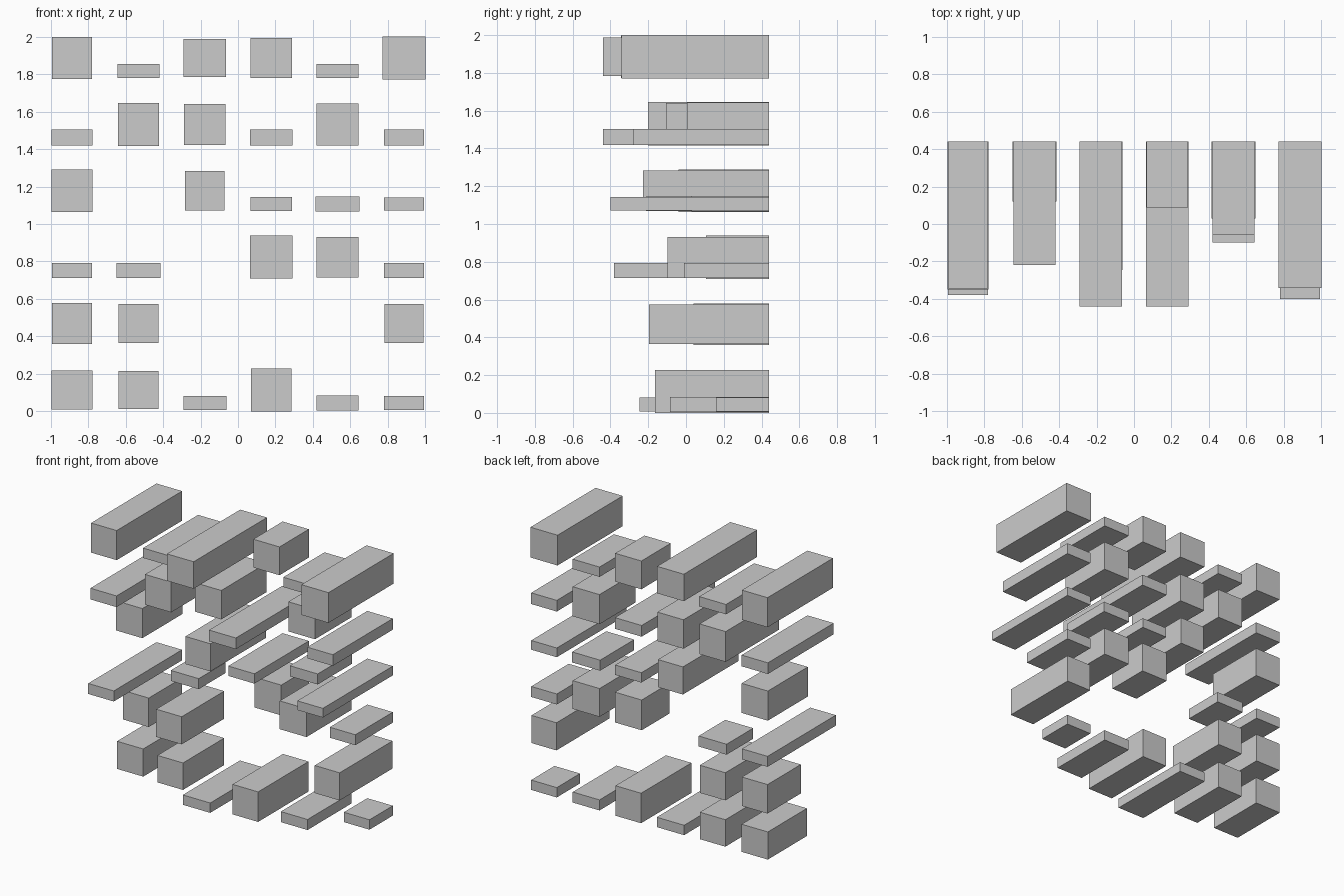
import bpy

BACK = 0.44      # all pieces share one back plane
PITCH = 0.3544   # spacing of the 6 x 6 grid
DROP = 0.07      # thin slabs sit low in their cell

# rows from bottom to top, cells left to right: (front y, width, height)
ROWS = [
    [(-.03, .22, .21), (-.055, .215, .205), (-.245, .23, .075),
     (-.165, .215, .228), (-.085, .225, .08), (.16, .215, .075)],
    [(.04, .215, .22), (-.07, .215, .21), None,
     None, None, (-.195, .21, .21)],
    [(-.38, .215, .08), (.12, .235, .08), None,
     (.105, .225, .23), (-.098, .225, .215), (-.01, .215, .08)],
    [(-.04, .22, .225), None, (-.228, .21, .21),
     (-.213, .22, .075), (.03, .235, .08), (-.4, .215, .07)],
    [(-.35, .22, .085), (-.2, .22, .23), (-.105, .22, .22),
     (-.44, .225, .085), (.005, .225, .225), (-.28, .215, .085)],
    [(-.345, .215, .225), (-.22, .225, .075), (-.44, .225, .205),
     (.088, .22, .215), (-.055, .225, .075), (-.342, .228, .23)],
]


def add_box(name, x, z, front, width, height):
    bpy.ops.mesh.primitive_cube_add(size=1, location=(x, (front + BACK) / 2, z))
    box = bpy.context.object
    box.name = name
    box.scale = (width, BACK - front, height)
    bpy.ops.object.transform_apply(location=False, rotation=False, scale=True)


# thick blocks and thin slabs of varied length
for r, row in enumerate(ROWS):
    for c, cell in enumerate(row):
        if cell is None:
            continue
        front, width, height = cell
        thin = height < 0.15
        z = 0.114 + r * PITCH - (DROP if thin else 0)
        kind = "slab" if thin else "block"
        add_box(f"{kind}_row{r + 1}_column{c + 1}", (c - 2.5) * PITCH, z, front, width, height)
